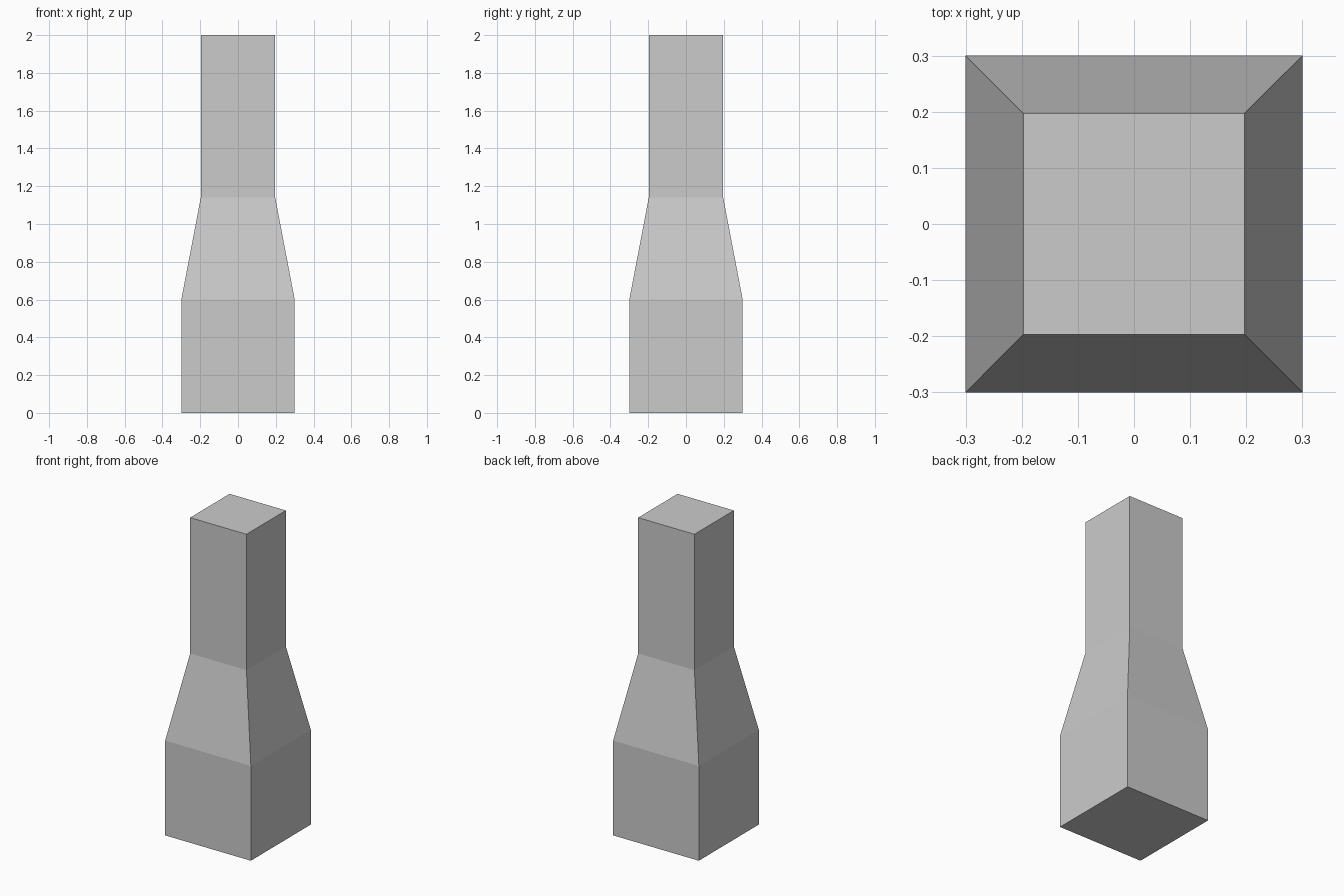
import bpy
import bmesh

if "Cube" in bpy.data.objects:
    bpy.data.objects.remove(bpy.data.objects["Cube"])

# Square cross-sections from bottom to top: (half width, height)
SECTIONS = [(0.30, 0.0), (0.30, 0.60), (0.197, 1.14), (0.197, 2.0)]
CORNERS = [(-1, -1), (1, -1), (1, 1), (-1, 1)]

# Tapered post: wide base, sloped shoulder, narrow neck
bm = bmesh.new()
rings = [[bm.verts.new((sx * w, sy * w, z)) for sx, sy in CORNERS]
         for w, z in SECTIONS]
for low, high in zip(rings, rings[1:]):
    for i in range(4):
        j = (i + 1) % 4
        bm.faces.new((low[i], low[j], high[j], high[i]))

# Flat caps
bm.faces.new(rings[0][::-1])
bm.faces.new(rings[-1])

mesh = bpy.data.meshes.new("tapered_post")
bm.to_mesh(mesh)
bm.free()
bpy.context.collection.objects.link(bpy.data.objects.new("tapered_post", mesh))
